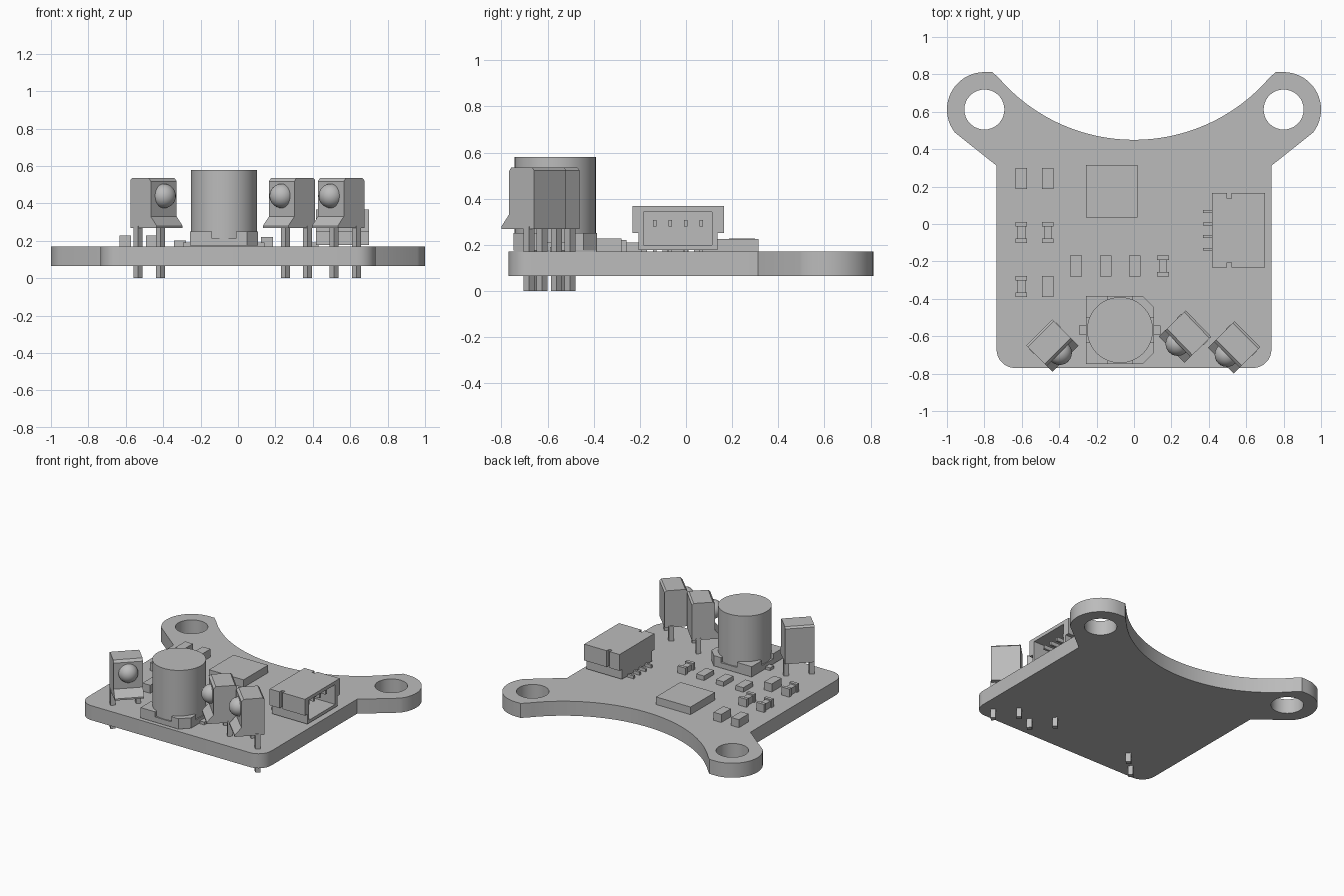
import bpy, bmesh, math
from mathutils import Matrix, Vector

cube = bpy.data.objects.get("Cube")
if cube:
    bpy.data.objects.remove(cube, do_unlink=True)

grey = bpy.data.materials.new("plain grey")
grey.use_nodes = True
GREY = (0.5, 0.5, 0.5, 1)
grey.diffuse_color = GREY
grey.node_tree.nodes["Principled BSDF"].inputs["Base Color"].default_value = GREY


def finish(name, bm, smooth=False):
    bmesh.ops.recalc_face_normals(bm, faces=bm.faces)
    mesh = bpy.data.meshes.new(name)
    bm.to_mesh(mesh)
    bm.free()
    mesh.materials.append(grey)
    ob = bpy.data.objects.new(name, mesh)
    bpy.context.collection.objects.link(ob)
    if smooth:
        shade(ob)
    return ob


def select(ob):
    bpy.ops.object.select_all(action='DESELECT')
    ob.select_set(True)
    bpy.context.view_layer.objects.active = ob


def shade(ob):
    select(ob)
    bpy.ops.object.shade_smooth_by_angle(angle=math.radians(30))


def prism(name, pts, lo, hi, smooth=False):
    """Extrude an xy outline from lo to hi."""
    bm = bmesh.new()
    face = bm.faces.new([bm.verts.new((x, y, lo)) for x, y in pts])
    top = bmesh.ops.extrude_face_region(bm, geom=[face])["geom"]
    verts = [v for v in top if isinstance(v, bmesh.types.BMVert)]
    bmesh.ops.translate(bm, verts=verts, vec=(0, 0, hi - lo))
    return finish(name, bm, smooth)


def box(name, x0, x1, y0, y1, z0, z1):
    return prism(name, [(x0, y0), (x1, y0), (x1, y1), (x0, y1)], z0, z1)


def arc(cx, cy, r, a0, a1, n):
    angles = [math.radians(a0 + (a1 - a0) * i / n) for i in range(n + 1)]
    return [(cx + r * math.cos(a), cy + r * math.sin(a)) for a in angles]


def cut(ob, *cutters):
    for c in cutters:
        select(ob)
        mod = ob.modifiers.new("cut", 'BOOLEAN')
        mod.operation = 'DIFFERENCE'
        mod.solver = 'EXACT'
        mod.object = c
        bpy.ops.object.modifier_apply(modifier=mod.name)
        bpy.data.objects.remove(c, do_unlink=True)


# Board: half outline from bottom middle up around one ear, then mirrored
EAR = (0.8, 0.612)
TOP = 0.17
bow = arc(0, 1.405, 0.955, -39, -90, 24)
half = arc(0.635, -0.67, 0.1, -90, 0, 8) + [(0.735, 0.312)]
half += arc(*EAR, 0.2, -38, 90, 20) + [(0.757, 0.812)] + bow[1:]
outline = half + [(-x, y) for x, y in reversed(half[:-1])]
board = prism("circuit_board", outline, 0.065, TOP)
for s in (1, -1):
    cut(board, prism("hole", arc(s * EAR[0], EAR[1], 0.107, 0, 350, 35), 0, 0.3))
shade(board)

# Main chip
box("main_chip", -0.257, 0.02, 0.035, 0.315, TOP, 0.225)


# Small surface mount parts
def small_part(name, x, y, top, waisted=False):
    w, l = 0.031, 0.056
    if not waisted:
        box(name, x - w, x + w, y - l, y + l, TOP, top)
        return
    box(name + "_body", x - w + 0.01, x + w - 0.01, y - l, y + l, TOP, top - 0.01)
    for s in (-1, 1):
        yc = y + s * (l - 0.012)
        box(name + "_cap", x - w, x + w, yc - 0.012, yc + 0.012, TOP, top)


for row, y in enumerate((0.243, -0.045, -0.335)):
    for col, x in enumerate((-0.602, -0.461)):
        small_part("column_part", x, y, 0.228, (row, col) in ((1, 0), (1, 1), (2, 0)))
for i, x in enumerate((-0.31, -0.152, 0.005, 0.155)):
    small_part("row_part", x, -0.225, 0.22 if i == 3 else 0.203, i == 3)

# Round can on a notched base with side leads
CX, CY = -0.075, -0.567
prism("can", arc(CX, CY, 0.176, 0, 354, 59), 0.2, 0.58, True)
h, c = 0.182, 0.06
base = prism("can_base", [(CX - h, CY - h), (CX + h - c, CY - h), (CX + h, CY - h + c),
                          (CX + h, CY + h - c), (CX + h - c, CY + h), (CX - h, CY + h)], 0.175, 0.25)
cut(base, box("notch", CX - 0.065, CX + 0.065, CY - 0.3, CY + 0.3, 0.213, 0.3),
    box("notch", CX - 0.3, CX + 0.3, CY - 0.065, CY + 0.065, 0.213, 0.3))
box("can_leads", CX - 0.218, CX + 0.218, CY - 0.023, CY + 0.023, TOP, 0.19)

# Side entry connector: hollow shell open towards +x, with pins
shell = box("connector_shell", 0.417, 0.7, -0.233, 0.165, 0.178, 0.368)
cut(shell, box("cavity", 0.48, 0.8, -0.185, 0.112, 0.2, 0.343))
for y0, y1 in ((-0.3, -0.205), (0.137, 0.3)):
    cut(shell, box("undercut", 0.3, 0.8, y0, y1, 0.1, 0.25),
        box("slot", 0.497, 0.52, y0, y1, 0.1, 0.4))
for i in range(4):
    y = -0.135 + 0.067 * i
    box("connector_pin", 0.45, 0.66, y - 0.008, y + 0.008, 0.28, 0.308)
    box("connector_lead", 0.368, 0.43, y - 0.008, y + 0.008, TOP, 0.192)


# Upright optical sensors: side profile swept across the width, dome and two legs
def sensor(name, x, y, angle):
    place = Matrix.Translation((x, y, 0)) @ Matrix.Rotation(math.radians(angle), 4, 'Z')
    profile = [(-0.1, 0.268), (0.1, 0.268), (0.1, 0.28), (0.055, 0.33), (0.055, 0.518),
               (0.04, 0.535), (-0.088, 0.535), (-0.1, 0.523)]
    body = prism(name + "_body", profile, -0.098, 0.098)
    body.data.transform(place @ Matrix.Rotation(math.pi / 2, 4, 'X'))
    bm = bmesh.new()
    bmesh.ops.create_uvsphere(bm, u_segments=24, v_segments=16, radius=0.065)
    bmesh.ops.translate(bm, verts=bm.verts, vec=Vector((0.055, 0, 0.44)))
    finish(name + "_dome", bm, True).data.transform(place)
    for s in (-0.085, 0.085):
        leg = box(name + "_leg", -0.072, -0.038, s - 0.017, s + 0.017, 0, 0.28)
        leg.data.transform(place)


sensor("right_sensor", -0.436, -0.65, -45)
sensor("inner_left_sensor", 0.273, -0.602, -136)
sensor("outer_left_sensor", 0.535, -0.66, -135)
